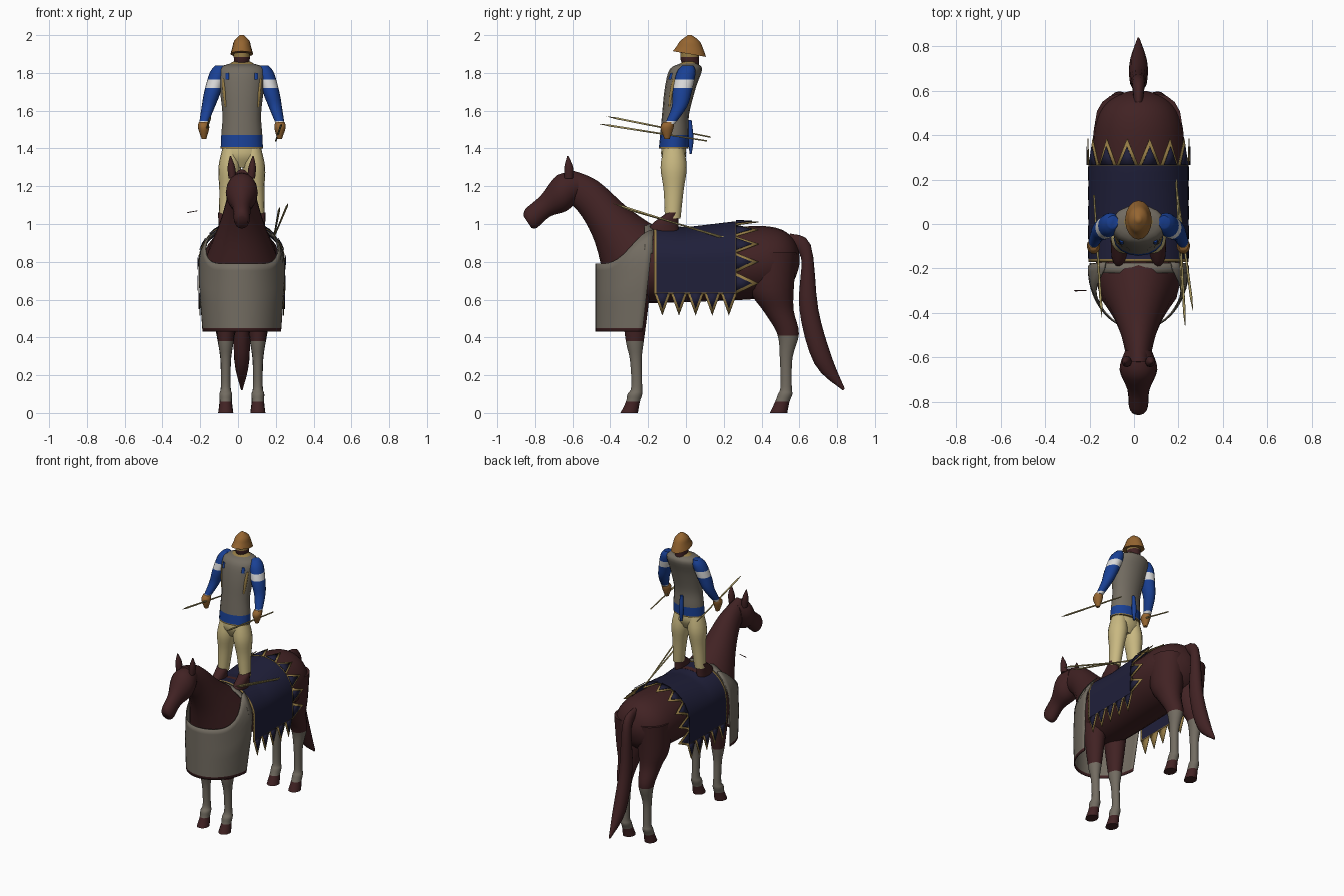
import bpy, bmesh, math
from mathutils import Vector

default_cube = bpy.data.objects.get("Cube")
if default_cube:
    bpy.data.objects.remove(default_cube)

CENTRE = Vector((.02, 0, 0))  # centre line of horse and rider
SIDES = (("left", 1), ("right", -1))

def material(name, *colour):
    mat = bpy.data.materials.new(name)
    mat.use_nodes = True
    mat.diffuse_color = (*colour, 1)
    shader = mat.node_tree.nodes["Principled BSDF"]
    shader.inputs["Base Color"].default_value = (*colour, 1)
    shader.inputs["Roughness"].default_value = .9
    return mat

BAY = material("dark_bay", .053, .016, .017)
NAVY = material("navy_cloth", .014, .014, .042)
GREY = material("warm_grey", .17, .15, .12)
CREAM = material("cream_cloth", .58, .48, .22)
BLUE = material("royal_blue", .01, .052, .3)
TAN = material("tan_leather", .3, .13, .03)
GOLD = material("old_gold", .3, .2, .06)
WHITE = material("white_cloth", .7, .7, .7)
WOOD = material("pale_wood", .4, .32, .12)

def finish(name, bm, main, bands=(), thickness=0):
    """Make the object; each band is (axis, low, high, material)."""
    mesh = bpy.data.meshes.new(name)
    mesh.materials.append(main)
    for axis, low, high, mat in bands:
        mesh.materials.append(mat)
        normal = Vector((0, 0, 0))
        normal[axis] = 1
        for level in (low, high):
            geometry = bm.verts[:] + bm.edges[:] + bm.faces[:]
            bmesh.ops.bisect_plane(bm, geom=geometry, plane_co=normal * level, plane_no=normal)
        for face in bm.faces:
            if low < face.calc_center_median()[axis] < high:
                face.material_index = len(mesh.materials) - 1
    bmesh.ops.recalc_face_normals(bm, faces=bm.faces)
    for face in bm.faces:
        face.smooth = True
    for edge in bm.edges:
        edge.smooth = edge.calc_face_angle(0) < .9
    bm.to_mesh(mesh)
    bm.free()
    obj = bpy.data.objects.new(name, mesh)
    bpy.context.collection.objects.link(obj)
    if thickness:
        solid = obj.modifiers.new("thickness", "SOLIDIFY")
        solid.thickness, solid.offset = thickness, 0

def smooth_rings(keys, steps=4):
    """Pass a smooth curve through the key rings."""
    keys = [Vector(key) for key in keys]
    padded = [keys[0], *keys, keys[-1]]
    rings = []
    for a, b, c, d in zip(padded, padded[1:], padded[2:], padded[3:]):
        for t in (i / steps for i in range(steps)):
            ease = t * t * (3 - 2 * t)
            start, end = (c - a) / 2, (d - b) / 2
            rings.append(b.lerp(c, ease) + start * t * (1 - t) ** 2 - end * t * t * (1 - t))
    return rings + [keys[-1]]

def skin(name, keys, mat, bands=(), n=16):
    """Skin elliptical rings (centre x, y, z, half width, half depth y, z)."""
    bm = bmesh.new()
    loops = []
    for x, y, z, width, dy, dz in smooth_rings(keys):
        middle = CENTRE + Vector((x, y, z))
        angles = [math.tau * i / n for i in range(n)]
        loops.append([bm.verts.new(middle + Vector((width * math.sin(a), dy * math.cos(a), dz * math.cos(a))))
                      for a in angles])
    for low, high in zip(loops, loops[1:]):
        for i in range(n):
            j = (i + 1) % n
            bm.faces.new((low[i], low[j], high[j], high[i]))
    bm.faces.new(loops[0])
    bm.faces.new(loops[-1])
    finish(name, bm, mat, bands)

def loft(name, keys, mat, x=0):
    """Rings given by two opposite rim points and a half width."""
    skin(name, [(x, (y + v) / 2, (z + w) / 2, width, (v - y) / 2, (w - z) / 2)
                for y, z, v, w, width in keys], mat)

def limb(name, keys, mat, side=0, top=0, bottom=0, depth=1.15, bands=()):
    """Level rings (y, z, radius); the limb leans from x = top to x = bottom."""
    high, low = keys[0][1], keys[-1][1]
    skin(name, [(side * (top + (bottom - top) * (high - z) / (high - low)), y, z, r, r * depth, 0)
                for y, z, r in keys], mat, bands)

def sheet(name, surface, nu, nv, mat, bands=()):
    bm = bmesh.new()
    grid = [[bm.verts.new(surface(i / nu, j / nv)) for j in range(nv + 1)] for i in range(nu + 1)]
    for left, right in zip(grid, grid[1:]):
        for j in range(nv):
            bm.faces.new((left[j], right[j], right[j + 1], left[j + 1]))
    finish(name, bm, mat, bands, thickness=.006)

def rod(name, start, end, mat, radius=.006):
    curve = bpy.data.curves.new(name, "CURVE")
    curve.dimensions = "3D"
    curve.bevel_depth, curve.bevel_resolution = radius, 1
    spline = curve.splines.new("POLY")
    spline.points.add(2)
    start, end = Vector(start), Vector(end)
    for point, along, width in zip(spline.points, (0, .9, 1), (.7, 1, .1)):
        point.co, point.radius = (*start.lerp(end, along), 1), width
    curve.materials.append(mat)
    bpy.context.collection.objects.link(bpy.data.objects.new(name, curve))

# Horse trunk: a blunt barrel, a little larger at the rump
trunk = []
for t in (math.sin(math.pi * i / 20) for i in range(-10, 11)):
    full = max(.12, math.sqrt(max(0, 1 - t ** 6)))
    trunk.append((0, .08 + .52 * t, .78 + .03 * t, (.2 + .015 * t) * full, 0, (.19 + .01 * t) * full))
skin("horse_trunk", trunk, BAY, n=24)

# Neck, head and tail
loft("horse_neck", [(-.43, .7, -.12, .96, .185), (-.48, .9, -.3, 1.08, .12),
                    (-.55, 1.04, -.47, 1.23, .075), (-.63, 1.13, -.62, 1.29, .05)], BAY)
loft("horse_head", [(-.57, 1.13, -.57, 1.27, .06), (-.63, 1.07, -.68, 1.26, .085),
                    (-.72, 1.04, -.77, 1.15, .05), (-.79, .98, -.85, 1.08, .043),
                    (-.82, .98, -.86, 1.04, .03)], BAY)
loft("tail", [(.54, .88, .55, .95, .02), (.61, .82, .66, .89, .03), (.6, .55, .7, .55, .04),
              (.68, .26, .77, .3, .04), (.83, .12, .84, .13, .005)], BAY)

# Horse legs with pale socks, and ears
for side, s in SIDES:
    limb(side + "_foreleg", [(-.27, .74, .08), (-.27, .5, .055), (-.27, .37, .04), (-.265, .28, .027),
                             (-.26, .14, .025), (-.27, .1, .034), (-.28, .06, .032), (-.3, 0, .04)],
         BAY, s, .085, .085, bands=[(2, .06, .38, GREY)])
    limb(side + "_hind_leg", [(.46, .85, .11), (.455, .65, .1), (.49, .54, .07), (.54, .42, .05),
                              (.53, .29, .029), (.53, .14, .026), (.525, .1, .033), (.51, .06, .033),
                              (.49, 0, .04)],
         BAY, s, .085, .085, bands=[(2, .06, .41, GREY)])
    limb(side + "_ear", [(-.625, 1.36, .003), (-.62, 1.3, .02), (-.62, 1.24, .02)], BAY, s, .06, .05)

# Chest guard wrapped round the front of the horse
def guard(u, v):
    angle = math.pi * (u - .5)
    across = math.sin(angle)
    rim = .79 + .18 * across ** 8
    z = .43 + (rim - .43) * v
    pinch = 1 - .35 * (max(0, z - .8) / .17) ** 2
    width = (.205 + .02 * min(1, 2 * v)) * pinch
    return CENTRE + Vector((width * across, -.23 + .06 * v - (.245 + .06 * v) * math.cos(angle), z))

sheet("chest_guard", guard, 28, 10, GREY, [(2, .4, .45, BAY)])

# Saddle cloth draped over the back, and the strap in front of it
def drape(u, y, lift=0):
    """u runs from -1 to 1, from one hem over the back to the other."""
    crest = min(1.01, .98 + (.12 * y if y > 0 else -.1 * y)) + lift
    angle = min(abs(u) / .7, 1) * math.pi / 2
    z = .8 + (crest - .8) * math.cos(angle) - .17 * max(0, abs(u) - .7) / .3
    return CENTRE + Vector((math.copysign((.222 + lift) * math.sin(angle), u), y, z))

sheet("saddle_cloth", lambda u, v: drape(2 * u - 1, -.17 + .44 * v), 40, 24, NAVY,
      [(1, -.2, -.157, GOLD), (1, .263, .28, GOLD), (2, .6, .637, GOLD)])
sheet("withers_strap", lambda u, v: drape(1.2 * u - .6, -.22 + .045 * v), 20, 2, GREY)

# Gold pointed borders with smaller navy points laid on them
def rump_points(scale, lift):
    for i in range(10):
        u, half = (i - 4.5) / 5, scale / 10
        yield drape(u - half, .265, lift), drape(u + half, .265, lift), drape(u, .265 + .12 * scale, lift)

def hem_points(scale, lift):
    for side, s in SIDES:
        for i in range(5):
            base = CENTRE + Vector((s * (.215 + lift), -.125 + .088 * i, .635))
            half = Vector((0, .044 * scale, 0))
            yield base - half, base + half, base - Vector((0, 0, .12 * scale))

for part, points in (("rump", rump_points), ("hem", hem_points)):
    for label, mat, scale, lift in (("border", GOLD, 1, .006), ("points", NAVY, .7, .011)):
        bm = bmesh.new()
        for triangle in points(scale, lift):
            bm.faces.new([bm.verts.new(corner) for corner in triangle])
        finish(part + "_" + label, bm, mat, thickness=.004)
loft("saddle_front", [(-.2, .95, -.2, 1, .07), (-.06, .95, -.06, .99, .08)], BAY)

# Rider torso, head and helmet
limb("torso", [(-.065, 1.4, .112), (-.06, 1.48, .108), (-.055, 1.58, .102), (-.03, 1.72, .117),
               (0, 1.82, .122), (.015, 1.85, .06)], GREY, depth=.7,
     bands=[(2, 1.408, 1.47, BLUE), (2, 1.3, 1.408, GOLD)])
limb("trouser_seat", [(-.065, 1.42, .1), (-.065, 1.36, .105), (-.065, 1.3, .06)], CREAM, depth=.62)
limb("collar", [(.02, 1.86, .045), (.01, 1.845, .07), (0, 1.825, .095)], GOLD, depth=.72)
limb("head", [(.02, 1.93, .043), (.02, 1.87, .042), (.03, 1.83, .035)], BAY, bands=[(2, 1.885, 1.905, GOLD)])
loft("helmet", [(-.07, 1.915, .106, 1.885, .06), (-.05, 1.94, .09, 1.93, .05),
                (-.03, 1.97, .07, 1.97, .04), (.01, 2, .03, 2, .01)], TAN)
loft("sash_tail", [(.01, 1.55, .03, 1.55, .01), (.01, 1.45, .04, 1.45, .016),
                   (.02, 1.37, .03, 1.37, .008)], BLUE)

# Rider limbs
for side, s in SIDES:
    limb(side + "_trouser_leg", [(-.065, 1.41, .045), (-.065, 1.3, .06), (-.065, 1.18, .046),
                                 (-.07, 1.03, .036)], CREAM, s, .055, .085)
    loft(side + "_boot", [(-.1, 1.06, -.04, 1.06, .038), (-.18, 1, -.04, 1, .037),
                          (-.2, .96, -.04, .96, .036)], BAY, s * .087)
    limb(side + "_arm", [(.01, 1.84, .025), (0, 1.8, .044), (-.02, 1.7, .044), (-.035, 1.62, .035),
                         (-.085, 1.53, .023)], BLUE, s, .115, .203,
         bands=[(2, 1.72, 1.765, WHITE), (2, 1.5, 1.545, WHITE)])
    limb(side + "_hand", [(-.09, 1.54, .024), (-.1, 1.51, .03), (-.1, 1.45, .012)], TAN, s, .203, .2)
    limb(side + "_shoulder_badge", [(-.06, 1.8, .013), (-.07, 1.765, .013)], BLUE, s, .075, .075, depth=1.8)
    limb(side + "_armhole_trim", [(-.06, 1.77, .008), (-.075, 1.7, .01), (-.085, 1.62, .006)],
         GOLD, s, .098, .085)

# Javelins in the hands and beside the saddle
rod("right_hand_javelin", (-.18, .13, 1.46), (-.145, -.42, 1.57), WOOD)
rod("left_hand_javelin", (.2, .11, 1.44), (.23, -.46, 1.53), WOOD)
rod("inner_saddle_javelin", (.19, .2, .93), (.22, -.35, 1.09), WOOD)
rod("outer_saddle_javelin", (.19, .18, .93), (.265, -.39, 1.11), WOOD)
rod("loose_shaft", (-.215, -.3, 1.07), (-.27, -.3, 1.06), BAY, .003)
